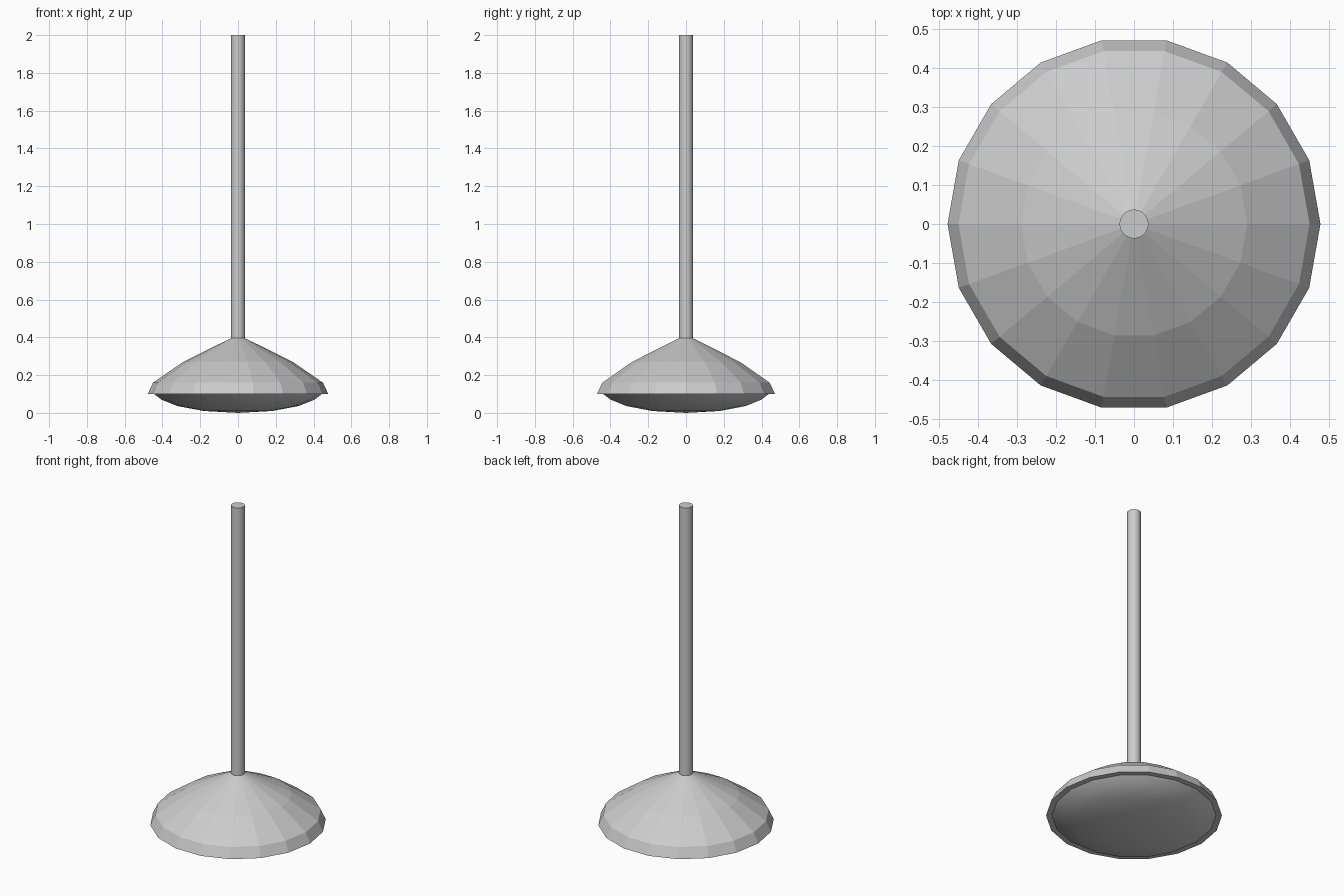
import bpy, bmesh, math

if "Cube" in bpy.data.objects:
    bpy.data.objects.remove(bpy.data.objects["Cube"])


def lathe(name, profile, sides, smooth=None):
    """Revolve an (r, z) profile around z; r = 0 collapses to a pole."""
    bm = bmesh.new()
    rings = []
    for r, z in profile:
        n = sides if r > 0 else 1
        rings.append([bm.verts.new((r * math.cos(2 * math.pi * i / sides),
                                    r * math.sin(2 * math.pi * i / sides), z))
                      for i in range(n)])
    for a, b in zip(rings, rings[1:]):
        for i in range(sides):
            j = (i + 1) % sides
            quad = [a[i % len(a)], a[j % len(a)], b[j % len(b)], b[i % len(b)]]
            bm.faces.new(list(dict.fromkeys(quad)))
    bmesh.ops.recalc_face_normals(bm, faces=bm.faces)
    mesh = bpy.data.meshes.new(name)
    bm.to_mesh(mesh)
    bm.free()
    ob = bpy.data.objects.new(name, mesh)
    bpy.context.collection.objects.link(ob)
    if smooth:
        bpy.ops.object.select_all(action='DESELECT')
        ob.select_set(True)
        bpy.context.view_layer.objects.active = ob
        bpy.ops.object.shade_smooth_by_angle(angle=math.radians(smooth))
    return ob


# Faceted lamp shade with a narrow flat lower rim
lathe("lamp_shade", [(0, 0.414), (0.29, 0.27), (0.45, 0.16),
                     (0.478, 0.10), (0.445, 0.10)], 18)

# Smooth shallow diffuser dish below the shade
lathe("diffuser", [(0.445, 0.10), (0.405, 0.07), (0.32, 0.036),
                   (0.18, 0.01), (0, 0.0)], 18, smooth=60)

# Hanging rod
lathe("hanging_rod", [(0, 0.395), (0.037, 0.395), (0.037, 2.0), (0, 2.0)],
      32, smooth=40)
